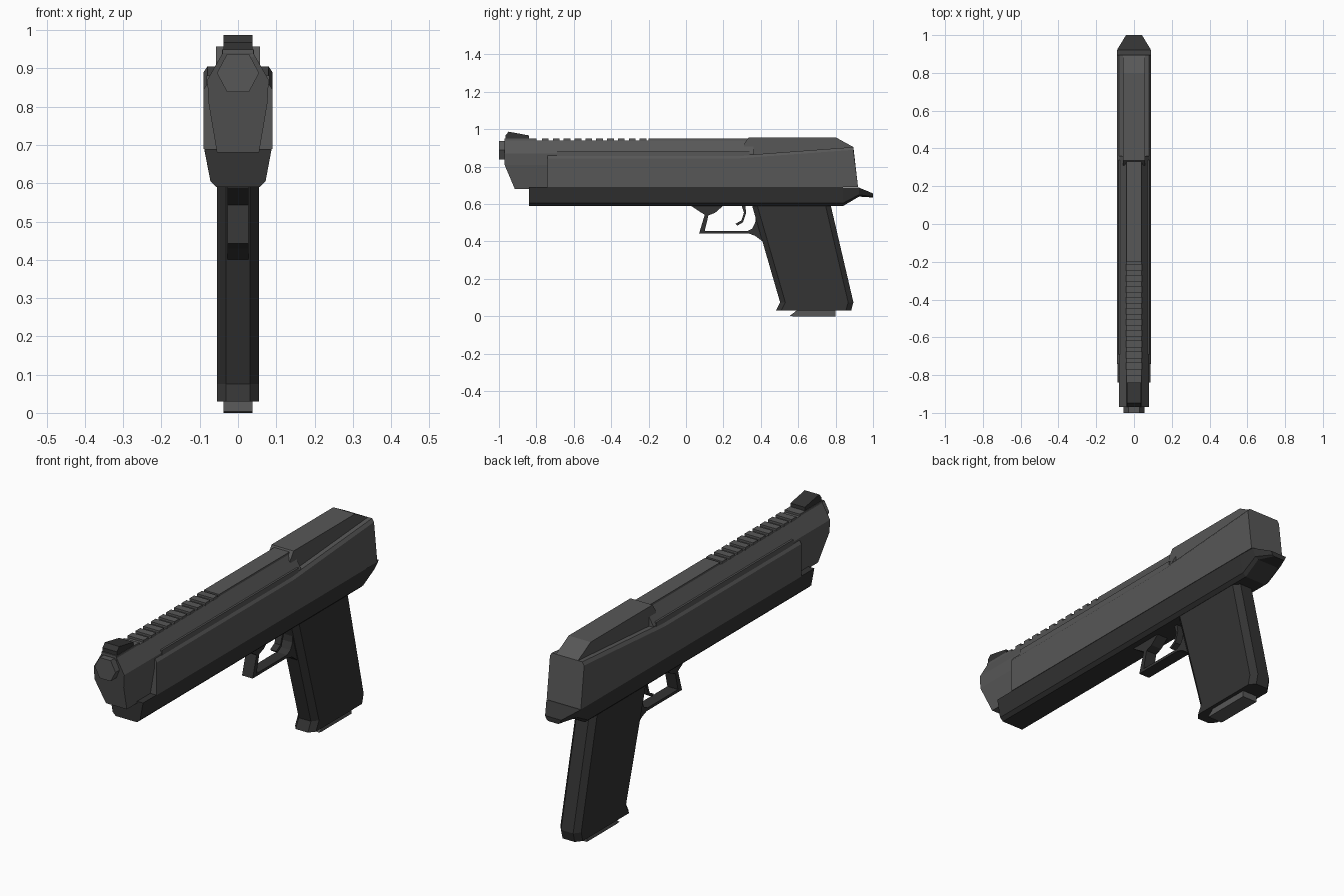
import bpy, bmesh

if "Cube" in bpy.data.objects:
    bpy.data.objects.remove(bpy.data.objects["Cube"])


def material(name, v):
    m = bpy.data.materials.new(name)
    m.diffuse_color = (v, v, v, 1)
    m.use_nodes = True
    m.node_tree.nodes["Principled BSDF"].inputs["Base Color"].default_value = m.diffuse_color
    return m


STEEL = material("slide_grey", 0.095)
DARK = material("frame_dark", 0.033)


def loft(name, rings, mat):
    """Bridge closed rings of equal length and cap both ends."""
    bm = bmesh.new()
    vs = [[bm.verts.new(p) for p in r] for r in rings]
    n = len(vs[0])
    for a, b in zip(vs, vs[1:]):
        for i in range(n):
            j = (i + 1) % n
            bm.faces.new((a[i], a[j], b[j], b[i]))
    bm.faces.new(vs[0][::-1])
    bm.faces.new(vs[-1])
    bmesh.ops.recalc_face_normals(bm, faces=bm.faces)
    me = bpy.data.meshes.new(name)
    bm.to_mesh(me)
    bm.free()
    me.materials.append(mat)
    ob = bpy.data.objects.new(name, me)
    bpy.context.collection.objects.link(ob)
    return ob


def extrude(name, yz, half, mat):
    """Side profile (y, z) extruded symmetrically across x."""
    return loft(name, [[(x, y, z) for y, z in yz] for x in (-half, half)], mat)


def box(name, y0, y1, z0, z1, half, mat):
    return extrude(name, [(y0, z0), (y1, z0), (y1, z1), (y0, z1)], half, mat)


def mirror_ring(half):
    """Complete a right-half outline of (x, y, z) points."""
    return half + [(-x, y, z) for x, y, z in reversed(half)]


# Slide core with tapered sides and raked lower nose
core = [(0.04, 0.94), (0.08, 0.87), (0.077, 0.81), (0.055, 0.68)]
loft("slide_core", [
    mirror_ring([(x, y, z) for (x, z), y in zip(core, ys)])
    for ys in ((-0.97, -0.97, -0.97, -0.915), (0.36,) * 4)], STEEL)

# Wide slide side panels, rising toward the rear
def panel_ring(y_low, y_high, h):
    return mirror_ring([(0.08, y_high, h), (0.09, y_high, h - 0.015),
                        (0.09, y_low, 0.69)])

loft("slide_panels", [panel_ring(-0.74, -0.74, 0.86), panel_ring(0.29, 0.29, 0.86),
                      panel_ring(0.92, 0.895, 0.905)], STEEL)

# Ledge strip beside the core, and raised rear block
box("slide_ledge_strip", -0.69, 0.34, 0.85, 0.882, 0.082, STEEL)
extrude("slide_rear_block", [(0.31, 0.85), (0.31, 0.92), (0.335, 0.957), (0.80, 0.957),
                             (0.895, 0.905), (0.895, 0.85)], 0.058, STEEL)

# Top rib: plain ends with serrations between
box("rib_front", -0.97, -0.80, 0.93, 0.95, 0.04, STEEL)
box("rib_rear", -0.20, 0.34, 0.93, 0.95, 0.04, STEEL)
for i in range(10):
    y = -0.77 + i * 0.058
    box(f"rib_tooth_{i}", y, y + 0.036, 0.93, 0.95, 0.042, STEEL)

# Front sight
extrude("front_sight", [(-0.965, 0.945), (-0.965, 0.968), (-0.948, 0.987), (-0.84, 0.967),
                        (-0.84, 0.945)], 0.038, DARK)

# Hexagonal muzzle
hexagon = [(0.055, 0.888), (0.029, 0.937), (-0.029, 0.937),
           (-0.055, 0.888), (-0.029, 0.839), (0.029, 0.839)]
loft("muzzle", [[(x, y, z) for x, z in hexagon] for y in (-1.0, -0.95)], STEEL)

# Frame with chamfered underside and tapering tail
def frame_ring(y, top, mid, low, w):
    return mirror_ring([(0.088 * w, y, top), (0.072 * w, y, mid), (0.056 * w, y, low)])

loft("frame", [frame_ring(-0.84, 0.69, 0.605, 0.59, 1),
               frame_ring(0.84, 0.69, 0.605, 0.59, 1),
               frame_ring(0.925, 0.688, 0.65, 0.64, 1),
               frame_ring(1.0, 0.657, 0.64, 0.635, 0.48)], DARK)

# Grip with chamfered corners and flared foot
def grip_ring(z, y0, y1):
    c = 0.028
    return mirror_ring([(0.032, y0, z), (0.055, y0 + c, z),
                        (0.055, y1 - c, z), (0.032, y1, z)])

loft("grip", [grip_ring(0.61, 0.348, 0.77), grip_ring(0.075, 0.503, 0.895),
              grip_ring(0.03, 0.48, 0.883)], DARK)

# Magazine base
extrude("magazine_base", [(0.59, 0.04), (0.59, 0.03), (0.556, 0.003), (0.57, 0.0),
                          (0.80, 0.0), (0.80, 0.04)], 0.038, STEEL)

# Trigger guard
extrude("trigger_guard", [
    (0.025, 0.60), (0.03, 0.588), (0.065, 0.565), (0.10, 0.543), (0.07, 0.443),
    (0.335, 0.443), (0.37, 0.43), (0.41, 0.40), (0.43, 0.45), (0.37, 0.60),
    (0.355, 0.585), (0.372, 0.54), (0.37, 0.50), (0.355, 0.47), (0.33, 0.456),
    (0.10, 0.456), (0.12, 0.54), (0.155, 0.553), (0.195, 0.588), (0.20, 0.60)], 0.028, DARK)

# Trigger
extrude("trigger", [
    (0.295, 0.60), (0.31, 0.555), (0.297, 0.513), (0.265, 0.495), (0.275, 0.485),
    (0.305, 0.503), (0.322, 0.555), (0.315, 0.60)], 0.016, DARK)
